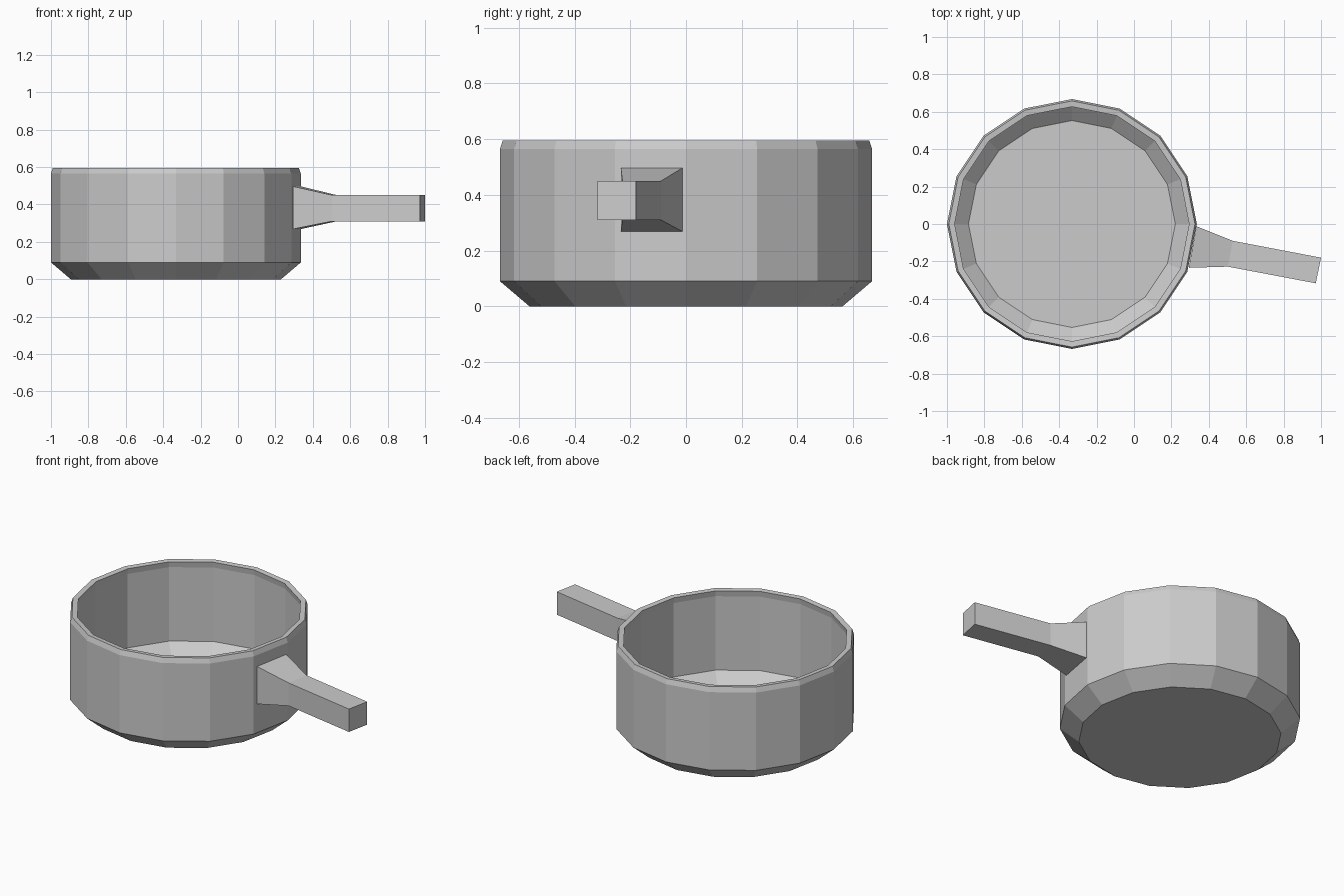
import bpy, bmesh
from math import cos, sin, pi

if "Cube" in bpy.data.objects:
    bpy.data.objects.remove(bpy.data.objects["Cube"])

SIDES = 16
CX = -0.332


def finish(name, bm):
    bmesh.ops.recalc_face_normals(bm, faces=bm.faces)
    mesh = bpy.data.meshes.new(name)
    bm.to_mesh(mesh)
    bm.free()
    obj = bpy.data.objects.new(name, mesh)
    bpy.context.collection.objects.link(obj)


def loft(bm, rings):
    """Bridge successive closed rings of points."""
    loops = [[bm.verts.new(p) for p in ring] for ring in rings]
    for a, b in zip(loops, loops[1:]):
        n = len(a)
        for i in range(n):
            j = (i + 1) % n
            bm.faces.new((a[i], a[j], b[j], b[i]))
    return loops


# Pot body: outer wall, chamfered rim, inner wall and floor
profile = [(0.562, 0), (0.668, 0.09), (0.668, 0.565), (0.658, 0.595),
           (0.627, 0.592), (0.633, 0.557), (0.633, 0.105), (0.553, 0.035)]
bm = bmesh.new()
loops = loft(bm, [[(CX + r * cos(2 * pi * i / SIDES), r * sin(2 * pi * i / SIDES), z)
                   for i in range(SIDES)] for r, z in profile])
bm.faces.new(loops[0])
bm.faces.new(loops[-1])
finish("pot_body", bm)

# Handle: flared root on one wall facet, then a straight square bar
# each section: (left x, y), (right x, y), bottom z, top z
sections = [((0.334, -0.012), (0.293, -0.234), 0.268, 0.497),
            ((0.528, -0.09), (0.502, -0.228), 0.31, 0.45),
            ((1.0, -0.18), (0.972, -0.317), 0.31, 0.45)]
bm = bmesh.new()
loops = loft(bm, [[(*a, lo), (*b, lo), (*b, hi), (*a, hi)] for a, b, lo, hi in sections])
bm.faces.new(loops[-1])
finish("handle", bm)
